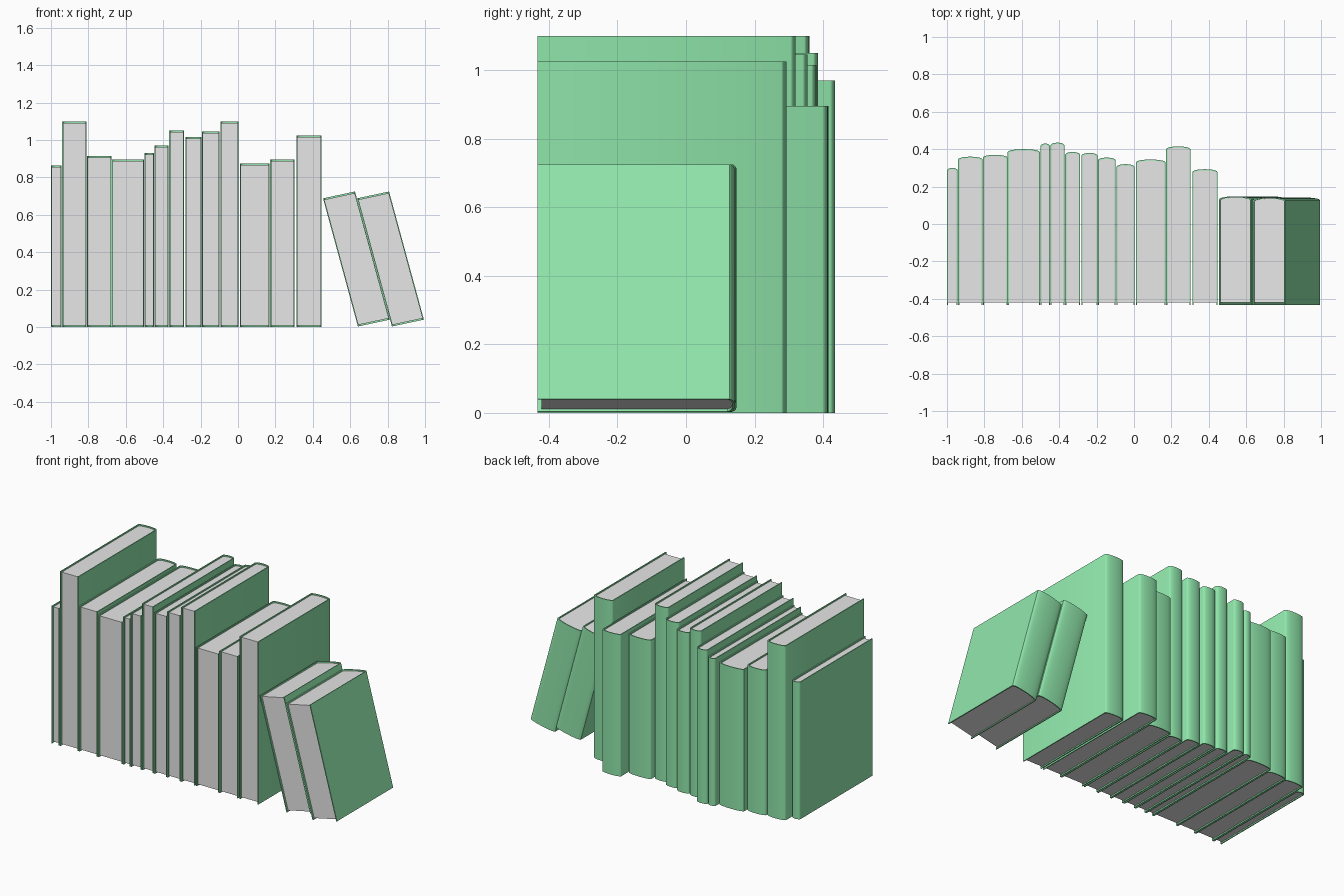
import bpy, bmesh, math
from mathutils import Vector

if "Cube" in bpy.data.objects:
    bpy.data.objects.remove(bpy.data.objects["Cube"], do_unlink=True)

FRONT = -0.433      # fore edge of the covers
BOARD = 0.006       # cover thickness
LIP = 0.008         # how far the covers overhang the pages
BULGE = 0.015       # roundness of the spine


def make_material(name, colour):
    mat = bpy.data.materials.new(name)
    mat.use_nodes = True
    mat.diffuse_color = colour
    mat.node_tree.nodes["Principled BSDF"].inputs["Base Color"].default_value = colour
    return mat


green = make_material("cover green", (0.28, 0.8, 0.41, 1))
grey = make_material("page grey", (0.8, 0.8, 0.8, 1))


def spine_arc(half, back, steps=10):
    """Rounded spine outline, from the +x side to the -x side."""
    angles = [math.pi * i / steps for i in range(steps + 1)]
    return [(half * math.cos(a), back - BULGE + BULGE * math.sin(a)) for a in angles]


def prism(name, outline, low, high, mat, place):
    """Extrude an outline along the book's height and place it in the row."""
    bm = bmesh.new()
    base = bm.faces.new([bm.verts.new((x, y, low)) for x, y in outline])
    top = bmesh.ops.extrude_face_region(bm, geom=[base])["geom"]
    bmesh.ops.translate(bm, vec=(0, 0, high - low),
                        verts=[v for v in top if isinstance(v, bmesh.types.BMVert)])
    for v in bm.verts:
        v.co = place(v.co)
    bmesh.ops.recalc_face_normals(bm, faces=bm.faces)
    mesh = bpy.data.meshes.new(name)
    bm.to_mesh(mesh)
    bm.free()
    mesh.materials.append(mat)
    obj = bpy.data.objects.new(name, mesh)
    bpy.context.collection.objects.link(obj)
    bpy.ops.object.select_all(action="DESELECT")
    obj.select_set(True)
    bpy.context.view_layer.objects.active = obj
    bpy.ops.object.shade_smooth_by_angle(angle=math.radians(40))


def book(name, width, height, back, place):
    half = width / 2
    inner = half - BOARD
    outer_arc = spine_arc(half, back)
    inner_arc = spine_arc(inner, back - BOARD)
    # wrap-around cover: two boards joined by the rounded spine
    cover = ([(half, FRONT)] + outer_arc + [(-half, FRONT), (-inner, FRONT)]
             + inner_arc[::-1] + [(inner, FRONT)])
    prism(name + "_cover", cover, 0, height, green, place)
    # page block, set back from the cover edges
    pages = [(inner, FRONT + LIP * 1.5)] + inner_arc + [(-inner, FRONT + LIP * 1.5)]
    prism(name + "_pages", pages, LIP, height - LIP, grey, place)


# Upright books: left edge, right edge, height, back of spine
UPRIGHT = [
    (-1.0, -0.943, 0.865, 0.30), (-0.94, -0.81, 1.10, 0.36),
    (-0.808, -0.677, 0.915, 0.37), (-0.675, -0.503, 0.895, 0.40),
    (-0.50, -0.449, 0.93, 0.43), (-0.446, -0.372, 0.97, 0.435),
    (-0.368, -0.288, 1.05, 0.385), (-0.282, -0.195, 1.015, 0.38),
    (-0.193, -0.098, 1.045, 0.355), (-0.094, 0.003, 1.10, 0.32),
    (0.01, 0.168, 0.875, 0.345), (0.172, 0.302, 0.895, 0.415),
    (0.313, 0.446, 1.025, 0.293),
]
for i, (x0, x1, height, back) in enumerate(UPRIGHT):
    mid = Vector(((x0 + x1) / 2, 0, 0))
    book(f"upright_book_{i + 1}", x1 - x0, height, back, lambda co, m=mid: co + m)

# Leaning books: placed on a slanted frame
across = Vector((0.172, 0, 0.037)).normalized()
upward = Vector((-0.187, 0, 0.687)).normalized()
for i, (x, back) in enumerate([(0.641, 0.148), (0.823, 0.142)]):
    foot = Vector((x, 0, 0.003)) + across * 0.0875

    def lean(co, foot=foot):
        return foot + across * co.x + upward * co.z + Vector((0, co.y, 0))

    book(f"leaning_book_{i + 1}", 0.175, 0.71, back, lean)
